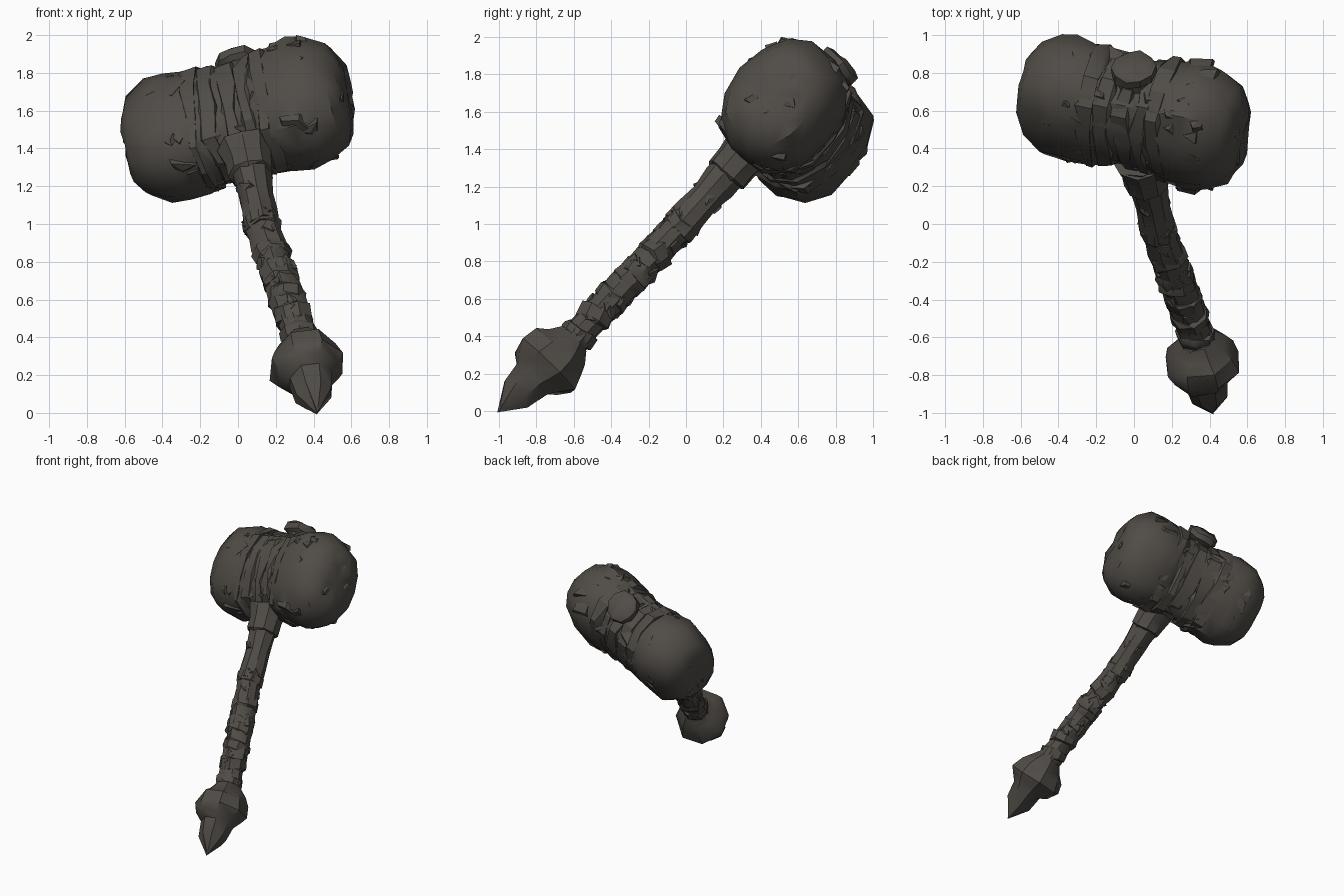
import bpy, bmesh, math, random
from mathutils import Vector

if "Cube" in bpy.data.objects:
    bpy.data.objects.remove(bpy.data.objects["Cube"])

random.seed(11)
stone = bpy.data.materials.new("dark grey-brown stone")
stone.diffuse_color = (0.080, 0.072, 0.062, 1)
stone.use_nodes = True
stone.node_tree.nodes["Principled BSDF"].inputs["Base Color"].default_value = stone.diffuse_color


def finish(name, bm, angle=32):
    bmesh.ops.recalc_face_normals(bm, faces=bm.faces)
    me = bpy.data.meshes.new(name)
    bm.to_mesh(me)
    bm.free()
    ob = bpy.data.objects.new(name, me)
    bpy.context.collection.objects.link(ob)
    me.materials.append(stone)
    bpy.ops.object.select_all(action='DESELECT')
    ob.select_set(True)
    bpy.context.view_layer.objects.active = ob
    bpy.ops.object.shade_smooth_by_angle(angle=math.radians(angle))
    return ob


def frame(d):
    d = d.normalized()
    ref = Vector((0.2, 0.75, -0.6)) if abs(d.x) > 0.8 else Vector((0, 1, -1))
    u = d.cross(ref).normalized()
    return u, d.cross(u)


def section(a, flat, power):
    """Point on a unit super-ellipse, flattened across v."""
    c, s = math.cos(a), math.sin(a)
    k = (abs(c) ** power + abs(s) ** power) ** (-1 / power)
    return c * k, s * k * flat


def add_lathe(bm, stations, d, sides, rough=0.0, slide=0.0, phase=0.0, flat=1.0, power=2.0):
    """Rough turned solid; stations are (centre, radius) along direction d."""
    u, v = frame(d)
    d = d.normalized()
    rings = []
    for c, r in stations:
        ring = []
        for i in range(sides):
            x, y = section(2 * math.pi * (i + phase) / sides, flat, power)
            rr = r * (1 + random.uniform(-rough, rough))
            ring.append(bm.verts.new(c + (u * x + v * y) * rr + d * random.uniform(-slide, slide)))
        rings.append(ring)
    for n, (a, b) in enumerate(zip(rings, rings[1:])):
        for i in range(sides):
            j = (i + 1) % sides
            q = [a[i], a[j], b[j], b[i]]
            if (i + n) % 2:
                q = q[1:] + q[:1]
            bm.faces.new((q[0], q[1], q[2]))
            bm.faces.new((q[0], q[2], q[3]))
    for ring, c in ((rings[0], stations[0][0]), (rings[-1], stations[-1][0])):
        m = bm.verts.new(c)
        for i in range(sides):
            bm.faces.new((ring[i], ring[(i + 1) % sides], m))


def add_chip(bm, p, n, size, thick):
    """Angular stone flake lying on a surface."""
    u, v = frame(n)
    k = random.choice((3, 4, 4, 5))
    a0 = random.uniform(0, 6.28)
    tops, bots = [], []
    for i in range(k):
        a = a0 + 2 * math.pi * i / k + random.uniform(-.3, .3)
        o = (u * math.cos(a) + v * math.sin(a)) * size * random.uniform(.7, 1.2)
        tops.append(bm.verts.new(p + o * .85 + n * thick * random.uniform(-.5, 1.0)))
        bots.append(bm.verts.new(p + o - n * 0.03))
    m = bm.verts.new(p + n * thick)
    for i in range(k):
        j = (i + 1) % k
        bm.faces.new((tops[i], tops[j], m))
        bm.faces.new((bots[i], bots[j], tops[j], tops[i]))


# Hammer head: two bulging blocks on a tilted axis, narrower across the handle
HC = Vector((0, 0.59, 1.55))
HD = Vector((1, -0.21, 0.27)).normalized()
FLAT, POWER = .81, 2.5
head_profile = [(-.61, .12), (-.6, .2), (-.555, .275), (-.45, .34), (-.35, .355), (-.24, .34),
                (-.17, .325), (-.11, .31), (0, .305), (.11, .31), (.17, .325), (.24, .345),
                (.35, .36), (.45, .345), (.555, .28), (.6, .2), (.61, .12)]


def head_radius(t):
    for (a, ra), (b, rb) in zip(head_profile, head_profile[1:]):
        if a <= t <= b:
            return ra + (rb - ra) * (t - a) / (b - a)
    return .12


bm = bmesh.new()
add_lathe(bm, [(HC + HD * t, r) for t, r in head_profile], HD, 14, .035, .012, .5, FLAT, POWER)
finish("hammer_head", bm, 40)

# Torn bands wrapped round the middle of the head
for k, (t, w, r) in enumerate([(-.2, .055, .343), (-.1, .06, .328), (.01, .06, .318),
                               (.11, .055, .328), (.2, .055, .348)]):
    bm = bmesh.new()
    add_lathe(bm, [(HC + HD * (t - w), r - .04), (HC + HD * (t - w * .6), r),
                   (HC + HD * (t + w * .6), r), (HC + HD * (t + w), r - .04)],
              HD, 12, .04, .024, random.random(), FLAT, POWER)
    finish("head_band_%d" % k, bm)

# Stone flakes on the sides and end faces of the head
bm = bmesh.new()
u, v = frame(HD)
for i in range(60):
    t = random.uniform(-.45, .45)
    x, y = section(i * 2.39996, FLAT, POWER)
    n = (u * x ** 3 + v * y ** 3 + (u * x + v * y) * .05).normalized()
    add_chip(bm, HC + HD * t + (u * x + v * y) * (head_radius(t) - .015), n, random.uniform(.04, .09), .014)
for s in (-1, 1):
    for i in range(5):
        x, y = section(i * 1.26 + s, FLAT, POWER)
        add_chip(bm, HC + HD * s * .6 + (u * x + v * y) * .12, HD * s, .05, .012)
finish("head_flakes", bm, 25)

# Handle: shaft and thicker neck
TIP = Vector((.42, -1.0, 0.0))
LOW = Vector((.335, -.60, .385))
MID = Vector((.125, -.02, 1.0))
NECK = Vector((.065, .24, 1.29))
CAP = Vector((-.005, .83, 1.855))
N = 9
bm = bmesh.new()
add_lathe(bm, [(LOW.lerp(MID, i / N), random.uniform(.088, .1)) for i in range(-1, N + 1)],
          MID - LOW, 9, .07, .02, 0, .93)
add_lathe(bm, [(MID.lerp(NECK, t), r) for t, r in
               ((-.08, .1), (.2, .094), (.5, .09), (.75, .1), (1, .11), (1.4, .125))],
          NECK - MID, 9, .06, .015, .3)
finish("handle", bm)

# Wrapped rings along the handle
axis = (MID - LOW).normalized()
for k, t in enumerate((.04, .2, .36, .5, .57, .74, .98)):
    bm = bmesh.new()
    c = LOW.lerp(MID, t)
    tilt = (axis + Vector([random.uniform(-.25, .25) for _ in range(3)])).normalized()
    w = random.uniform(.03, .055)
    add_lathe(bm, [(c - tilt * w, .088), (c - tilt * w * .6, .105),
                   (c + tilt * w * .7, .103), (c + tilt * w, .087)],
              tilt, 8, .06, .015, random.random(), .95)
    finish("handle_wrap_%d" % k, bm)

# Flakes along the shaft and neck
bm = bmesh.new()
for a0, b0, count in ((LOW, MID, 26), (MID, NECK, 8)):
    u, v = frame(b0 - a0)
    for i in range(count):
        a = i * 2.39996
        n = u * math.cos(a) + v * math.sin(a)
        add_chip(bm, a0.lerp(b0, random.random()) + n * .085, n, random.uniform(.03, .06), .012)
finish("handle_flakes", bm, 25)

# Collar where the handle enters the head
bm = bmesh.new()
e = (NECK - MID).normalized()
add_lathe(bm, [(NECK - e * .05, .095), (NECK - e * .03, .122), (NECK + e * .05, .12), (NECK + e * .15, .15)],
          e, 9, .06, .015)
finish("neck_collar", bm)

# Round cap on the far side of the head
bm = bmesh.new()
e = Vector((-.1, .86, .86)).normalized()
add_lathe(bm, [(CAP - e * .16, .1), (CAP - e * .07, .09), (CAP - e * .045, .12), (CAP, .12), (CAP + e * .025, .085)],
          e, 10, .05, .01)
finish("handle_cap", bm, 40)

# Pommel: faceted flange above a spike
bm = bmesh.new()
e = (LOW - TIP).normalized()
add_lathe(bm, [(TIP + e * s, r) for s, r in ((0, .004), (.13, .1), (.25, .12), (.3, .175), (.36, .207),
                                             (.44, .185), (.49, .145), (.56, .097))],
          e, 8, .06, .012, .5)
finish("pommel_spike", bm, 32)
